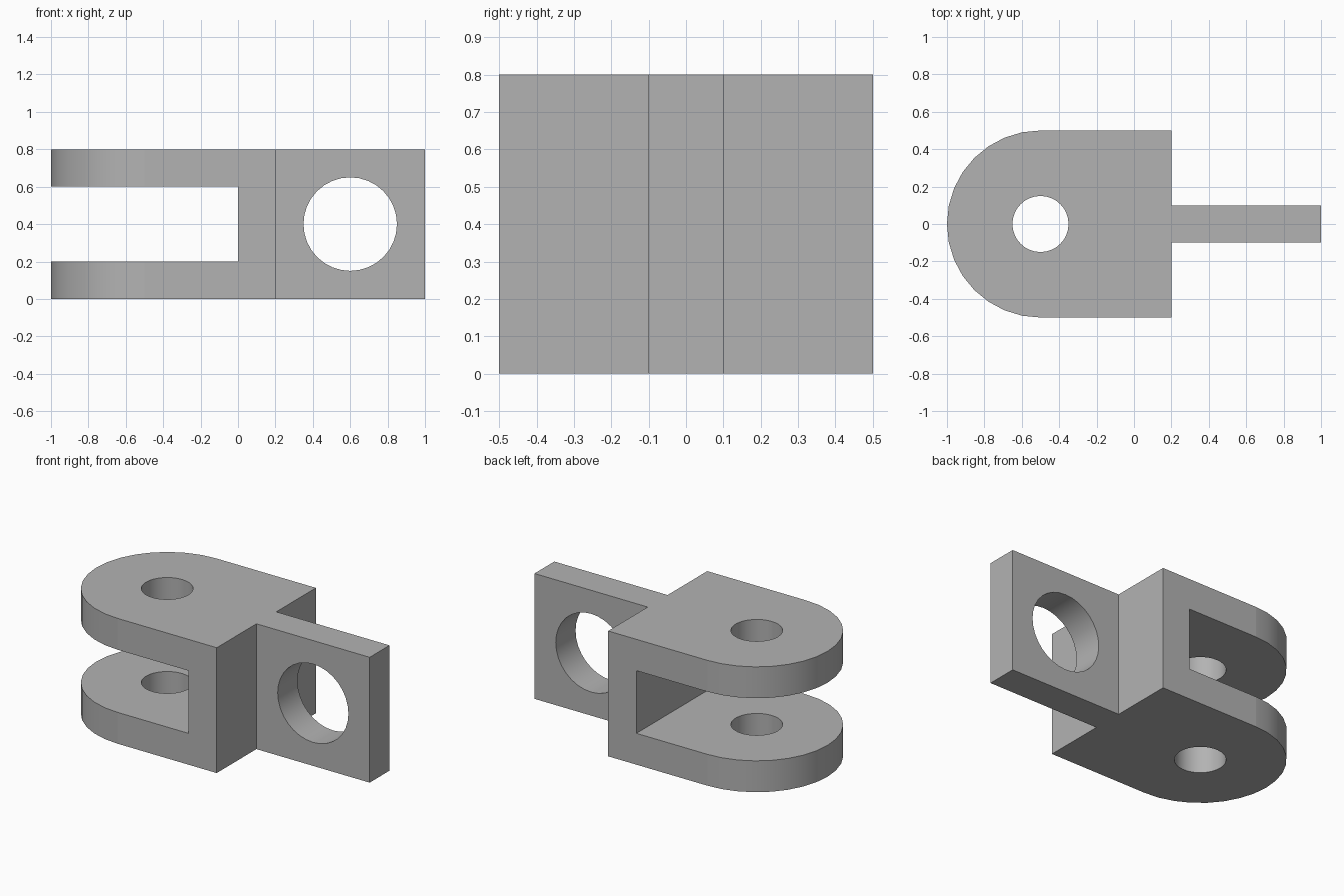
import bpy, bmesh
from math import pi, sin, cos, radians
from mathutils import Matrix, Vector

cube = bpy.data.objects.get("Cube")
if cube:
    bpy.data.objects.remove(cube, do_unlink=True)

SIDES = 32       # sides of every full circle
HEIGHT = 0.8
MID = HEIGHT / 2

# plain grey metal
grey = bpy.data.materials.new("grey metal")
grey.use_nodes = True
colour = (0.45, 0.45, 0.45, 1)
grey.diffuse_color = colour
grey.node_tree.nodes["Principled BSDF"].inputs["Base Color"].default_value = colour


def make_object(name, bm):
    bmesh.ops.recalc_face_normals(bm, faces=bm.faces)
    mesh = bpy.data.meshes.new(name)
    bm.to_mesh(mesh)
    bm.free()
    mesh.materials.append(grey)
    obj = bpy.data.objects.new(name, mesh)
    bpy.context.collection.objects.link(obj)
    return obj


def extruded(name, outline, height):
    bm = bmesh.new()
    face = bm.faces.new([bm.verts.new((x, y, 0)) for x, y in outline])
    top = bmesh.ops.extrude_face_region(bm, geom=[face])["geom"]
    verts = [v for v in top if isinstance(v, bmesh.types.BMVert)]
    bmesh.ops.translate(bm, verts=verts, vec=(0, 0, height))
    return make_object(name, bm)


def box(name, centre, size):
    bm = bmesh.new()
    matrix = Matrix.Translation(centre) @ Matrix.Diagonal(Vector(size)).to_4x4()
    bmesh.ops.create_cube(bm, size=1, matrix=matrix)
    return make_object(name, bm)


def rod(name, centre, radius, depth, tilt=0):
    bm = bmesh.new()
    matrix = Matrix.Translation(centre) @ Matrix.Rotation(tilt, 4, "X")
    bmesh.ops.create_cone(bm, cap_ends=True, segments=SIDES, radius1=radius,
                          radius2=radius, depth=depth, matrix=matrix)
    # start the circle on the x axis
    return make_object(name, bm)


# body outline: rounded fork end, square shoulders and a narrow tongue
half = [(-0.5 - 0.5 * cos(a), 0.5 * sin(a))
        for a in (2 * pi * i / SIDES for i in range(SIDES // 4 + 1))]
half += [(0.2, 0.5), (0.2, 0.1), (1, 0.1)]
outline = half + [(x, -y) for x, y in reversed(half[1:])]
body = extruded("fork_and_tongue", outline, HEIGHT)

# slot between the fork arms, pin hole through both arms, eye through the tongue
cutters = [
    box("slot_cutter", (-0.6, 0, MID), (1.2, 1.4, 0.4)),
    rod("pin_hole_cutter", (-0.5, 0, MID), 0.15, 1.2),
    rod("tongue_eye_cutter", (0.6, 0, MID), 0.25, 0.6, pi / 2),
]
bpy.ops.object.select_all(action="DESELECT")
body.select_set(True)
bpy.context.view_layer.objects.active = body
for cutter in cutters:
    cutter.hide_render = True
    cut = body.modifiers.new(cutter.name, "BOOLEAN")
    cut.operation = "DIFFERENCE"
    cut.solver = "EXACT"
    cut.object = cutter
    bpy.ops.object.modifier_apply(modifier=cut.name)
for cutter in cutters:
    bpy.data.objects.remove(cutter, do_unlink=True)

# smooth curved walls, flat straight walls
bpy.ops.object.shade_smooth_by_angle(angle=radians(30))
for face in body.data.polygons:
    if max(abs(c) for c in face.normal) > 0.999:
        face.use_smooth = False
